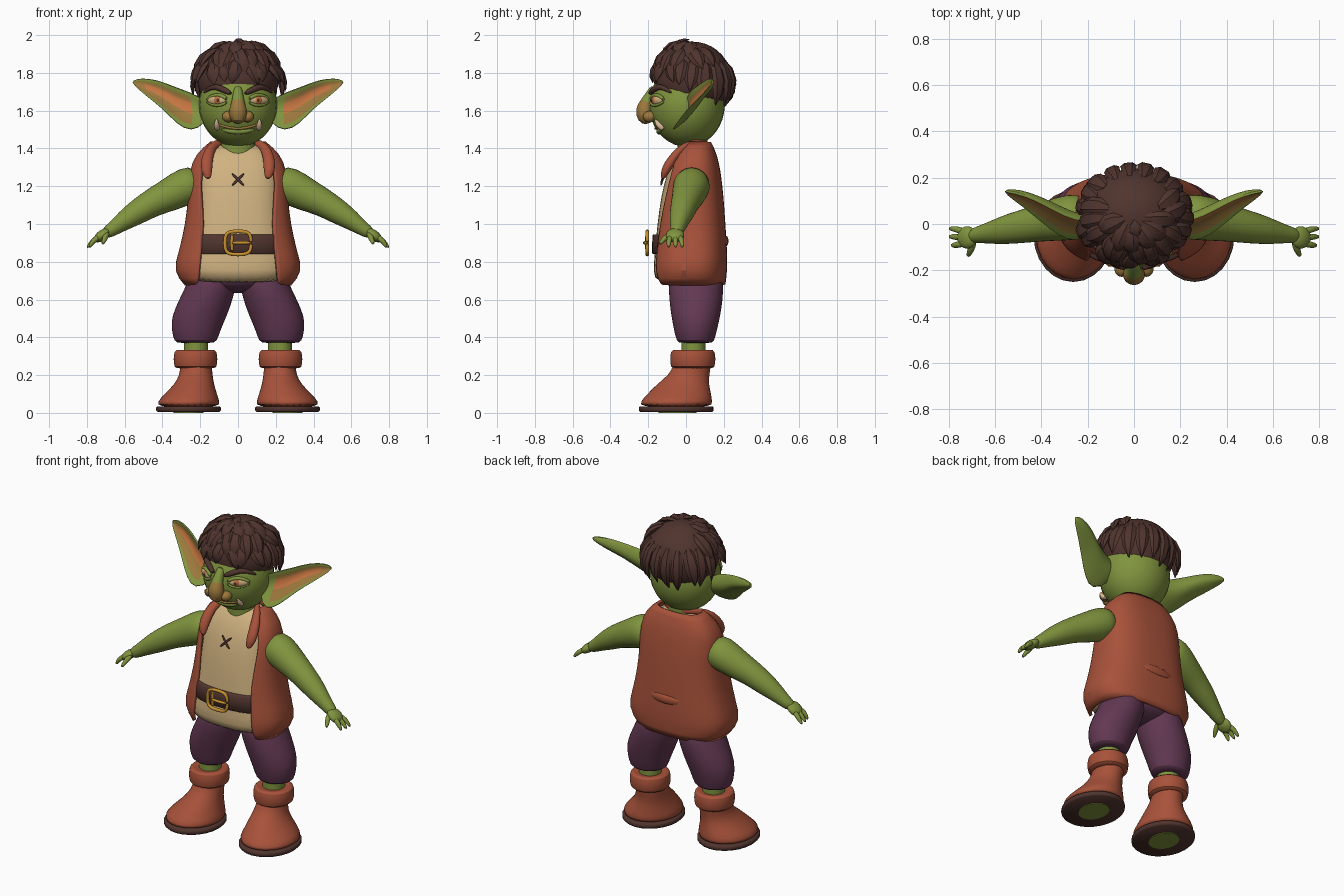
import bpy, bmesh, math, random
from mathutils import Vector, Matrix

cube = bpy.data.objects.get("Cube")
if cube:
    bpy.data.objects.remove(cube, do_unlink=True)
random.seed(4)


def material(name, hex_code):
    rgb = [int(hex_code[i:i + 2], 16) / 255 for i in (0, 2, 4)]
    col = [((c + 0.055) / 1.055) ** 2.4 for c in rgb] + [1]
    m = bpy.data.materials.new(name)
    m.use_nodes = True
    m.diffuse_color = col
    m.node_tree.nodes["Principled BSDF"].inputs["Base Color"].default_value = col
    return m


SKIN = material("green skin", "80943E")
RUST = material("rust leather", "A8523A")
PURPLE = material("purple cloth", "623852")
BROWN = material("dark brown", "50342E")
TAN = material("tan cloth", "D0B280")
GOLD = material("gold metal", "C8912D")
ORANGE = material("orange", "C47440")
OCHRE = material("ochre skin", "9C783C")
IVORY = material("ivory", "E1C3A0")


def finish(name, bm, mats, sub=0, angle=60):
    bmesh.ops.recalc_face_normals(bm, faces=bm.faces)
    me = bpy.data.meshes.new(name)
    bm.to_mesh(me)
    bm.free()
    for m in mats:
        me.materials.append(m)
    ob = bpy.data.objects.new(name, me)
    bpy.context.collection.objects.link(ob)
    bpy.ops.object.select_all(action='DESELECT')
    ob.select_set(True)
    bpy.context.view_layer.objects.active = ob
    bpy.ops.object.shade_smooth_by_angle(angle=math.radians(angle))
    if sub:
        mod = ob.modifiers.new("Smooth", 'SUBSURF')
        mod.levels = mod.render_levels = sub
    return ob


def loft(name, rings, mats, pick=None, closed=True, sub=1, angle=60):
    """Skin a list of point rings; pick(i, j) chooses the material slot."""
    bm = bmesh.new()
    rows = [[bm.verts.new(p) for p in r] for r in rings]
    n = len(rows[0])
    for i in range(len(rows) - 1):
        for j in range(n if closed else n - 1):
            k = (j + 1) % n
            f = bm.faces.new((rows[i][j], rows[i][k], rows[i + 1][k], rows[i + 1][j]))
            f.material_index = pick(i, j) if pick else 0
    if closed:
        bm.faces.new(rows[0])
        bm.faces.new(rows[-1])
    return finish(name, bm, mats, sub, angle)


def oval(cx, cy, z, rx, ry, power=2.0, a0=0.0, a1=math.tau, n=24):
    pts = []
    for i in range(n):
        a = a0 + (a1 - a0) * i / (n if a1 - a0 > 6.28 else n - 1)
        c, s = math.cos(a), math.sin(a)
        pts.append((cx + rx * math.copysign(abs(c) ** (2 / power), c),
                    cy + ry * math.copysign(abs(s) ** (2 / power), s), z))
    return pts


def sweep(name, path, radii, mat, ref=(0, 1, 0), flat=1.0, n=10, sub=1, angle=60, pick=None):
    path = [Vector(p) for p in path]
    rings = []
    for i, p in enumerate(path):
        t = path[min(i + 1, len(path) - 1)] - path[max(i - 1, 0)]
        side = t.cross(Vector(ref)).normalized()
        up = side.cross(t).normalized()
        r = radii[i] if isinstance(radii, (list, tuple)) else radii
        rings.append([p + r * (math.cos(math.tau * j / n) * side +
                               math.sin(math.tau * j / n) * flat * up) for j in range(n)])
    return loft(name, rings, mat if isinstance(mat, list) else [mat], pick, sub=sub, angle=angle)


def blob(name, loc, radii, mat, turn=0.0, tilt=0.0):
    bm = bmesh.new()
    mtx = (Matrix.Translation(loc) @ Matrix.Rotation(turn, 4, 'Z') @ Matrix.Rotation(tilt, 4, 'Y')
           @ Matrix.Diagonal((*radii, 1)))
    bmesh.ops.create_uvsphere(bm, u_segments=28, v_segments=18, radius=1, matrix=mtx)
    return finish(name, bm, [mat])


def flip(s, pts):
    return [(s * x, y, z) for x, y, z in pts]


# Torso profile: height, half width, front y, back y, half width of the vest opening
TORSO = [(.68, .275, -.17, .20, .21), (.75, .338, -.18, .21, .205), (.85, .305, -.172, .21, .195),
         (1.0, .27, -.158, .20, .18), (1.15, .255, -.138, .19, .195), (1.28, .252, -.105, .175, .20),
         (1.37, .215, -.06, .155, .15), (1.43, .14, -.005, .125, .11)]
P = 2.6


def torso_ring(z, rx, yf, yb, grow=0.0, trim=0.0):
    return oval(0, (yf + yb) / 2, z, rx - trim, (yb - yf) / 2 + grow, P, n=32)


loft("shirt", [torso_ring(z, rx, yf, yb, -.006, .03) for z, rx, yf, yb, w in TORSO], [TAN])
rings = []
for z, rx, yf, yb, w in TORSO:
    a = math.acos((w / rx) ** (P / 2))
    rings.append(oval(0, (yf + yb) / 2, z, rx, (yb - yf) / 2, P, -a, math.pi + a, 33))
vest = loft("vest", rings, [RUST], closed=False)
mod = vest.modifiers.new("Thickness", 'SOLIDIFY')
mod.thickness, mod.offset = .018, 0
loft("belt", [torso_ring(z, .29, -.172, .20, g, .025)
              for z, g in ((.84, 0), (.845, .008), (.94, .006), (.945, 0))], [BROWN], sub=0)
sweep("vest_back_strap", [(-.12, .195, .915), (-.06, .212, .91), (.06, .212, .91), (.12, .195, .915)],
      [.012, .03, .03, .012], RUST, flat=.5)

# Buckle and chest stitch
frame = [(x, -.205, .9 + y) for x, y, _ in oval(0, 0, 0, .07, .062, 3.5, n=16)]
sweep("buckle_frame", frame + frame[:1], .011, GOLD, n=8)
sweep("buckle_bar", [(-.03, -.207, .95), (-.035, -.21, .9), (-.03, -.207, .85)], .01, GOLD, n=8)
sweep("buckle_prong", [(-.04, -.212, .9), (.02, -.222, .902), (.075, -.212, .9)], .01, GOLD, n=8)
for s in (1, -1):
    sweep("chest_stitch", [(-.035 * s, -.132, 1.2), (0, -.128, 1.235), (.035 * s, -.108, 1.27)],
          [.006, .009, .006], BROWN, n=6)

# Rolled collar with hanging lapels
half = [(.155, -.125, 1.235), (.168, -.112, 1.28), (.165, -.07, 1.35), (.14, -.01, 1.415), (.085, .075, 1.435)]
sweep("collar", half + [(0, .11, 1.435)] + flip(-1, half[::-1]),
      [.012, .034, .034, .026, .022, .022, .022, .026, .034, .034, .012], RUST, flat=.8)

# Hips, legs, boots, arms and hands
blob("hips", (0, .05, .71), (.23, .145, .075), PURPLE)
LEG = [(.37, .225, .05, .085, .08), (.375, .225, .05, .115, .1), (.44, .222, .05, .13, .115),
       (.51, .207, .052, .148, .13), (.61, .165, .053, .142, .145), (.70, .135, .053, .13, .145),
       (.74, .13, .053, .11, .13)]
BOOT = [(.028, .262, -.052, .168, .196), (.06, .262, -.052, .166, .192), (.1, .25, -.035, .14, .17),
        (.15, .232, -.018, .106, .14), (.2, .222, .015, .088, .108), (.25, .222, .035, .084, .1),
        (.32, .224, .035, .085, .095)]
CUFF = [(.235, .095), (.24, .114), (.285, .118), (.33, .114), (.336, .092), (.325, .07)]
ARM = [(.2, .035, 1.22), (.27, .03, 1.205), (.36, .015, 1.155), (.45, -.005, 1.115), (.53, -.02, 1.065),
       (.6, -.035, 1.02), (.665, -.045, .972), (.71, -.055, .945)]
for s, side in ((1, "left"), (-1, "right")):
    def stack(name, table, mat, sub=1):
        loft(f"{side}_{name}", [oval(s * cx, cy, z, rx, ry) for z, cx, cy, rx, ry in table], [mat], sub=sub)
    stack("trouser_leg", LEG, PURPLE)
    stack("ankle", [(z, .222, .04, .064, .064) for z in (.28, .42)], SKIN, 0)
    stack("boot", BOOT, RUST)
    stack("boot_cuff", [(z, .225, .036, r, r + .004) for z, r in CUFF], RUST)
    stack("boot_sole", [(z, .262, -.052, r, r + .027) for z, r in
                        ((.004, .163), (.012, .171), (.028, .171), (.034, .166))], BROWN, 0)
    stack("sole_patch", [(z, .262, -.045, .08, .1) for z in (0, .006)], SKIN, 0)

    sweep(f"{side}_arm", flip(s, ARM), [.09, .104, .09, .076, .068, .054, .037, .032], SKIN, n=16)
    blob(f"{side}_palm", (s * .72, -.058, .94), (.05, .048, .027), SKIN, tilt=s * .65)
    for k, y in enumerate((-.02, -.055, -.092)):
        sweep(f"{side}_finger", flip(s, [(.725, -.058 + (y + .055) * .6, .938), (.77, y, .912),
                                         (.8 - .012 * (k == 2), y, .872)]), [.017, .016, .008], SKIN, n=8)
    sweep(f"{side}_thumb", flip(s, [(.69, -.07, .955), (.705, -.115, .925), (.718, -.142, .89)]),
          [.018, .017, .008], SKIN, ref=(1, 0, 0), n=8)

# Head
HC, HR = Vector((0, .005, 1.63)), Vector((.207, .2, .222))
blob("head", HC, HR, SKIN)
loft("neck", [oval(0, .035, z, .09, .08) for z in (1.36, 1.48)], [SKIN], sub=0)


def face(x, z, out=0.0):
    d = 1 - (x / HR.x) ** 2 - ((z - HC.z) / HR.z) ** 2
    return (x, HC.y - HR.y * math.sqrt(max(d, 0)) - out, z)


sweep("nose", [(0, -.165, 1.73), (0, -.183, 1.69), (0, -.208, 1.645), (0, -.222, 1.61), (0, -.215, 1.56),
               (0, -.19, 1.535)], [.02, .028, .034, .05, .05, .02], [SKIN, OCHRE], n=14,
      pick=lambda i, j: int(i > 1))
sweep("mouth", [face(x, 1.505 + 2 * x * x, .002) for x in (-.11, -.07, -.03, 0, .03, .07, .11)],
      .007, OCHRE, n=8)
sweep("lower_lip", [face(x, 1.487 + 2 * x * x, -.004) for x in (-.09, -.06, 0, .06, .09)],
      [.006, .016, .018, .016, .006], SKIN, n=8)

# Eyes, brows, tusks and ears; each ear rib has a lower and an upper point
EAR = [((.17, -.03, 1.53), (.17, 0, 1.66)), ((.25, -.09, 1.485), (.26, .01, 1.70)),
       ((.325, -.06, 1.525), (.345, .05, 1.73)), ((.40, 0, 1.61), (.43, .10, 1.765)),
       ((.48, .07, 1.67), (.52, .13, 1.775)), ((.56, .128, 1.74), (.565, .135, 1.757))]
for s, side in ((1, "left"), (-1, "right")):
    blob(f"{side}_nostril", (s * .052, -.192, 1.568), (.033, .036, .03), OCHRE)
    blob(f"{side}_eye", face(s * .112, 1.655, -.008), (.056, .02, .026), TAN, turn=s * .55)
    blob(f"{side}_iris", face(s * .108, 1.655, .004), (.024, .012, .022), ORANGE, turn=s * .5)
    blob(f"{side}_pupil", face(s * .107, 1.655, .012), (.009, .007, .011), BROWN, turn=s * .5)
    for name, zs, r in (("upper_lid", (1.655, 1.682, 1.685, 1.658), .012),
                        ("lower_lid", (1.65, 1.628, 1.626, 1.648), .009)):
        sweep(f"{side}_{name}", [face(s * x, z, .004) for x, z in zip((.168, .135, .09, .055), zs)],
              r, SKIN, n=8)
    sweep(f"{side}_eyebrow", [face(s * x, z, .008) for x, z in
                              ((.185, 1.692), (.15, 1.72), (.115, 1.728), (.07, 1.708), (.032, 1.688))],
          [.006, .014, .018, .019, .01], BROWN, n=8)
    sweep(f"{side}_tusk", [face(s * .108, 1.5, -.005), face(s * .115, 1.525, .018), face(s * .113, 1.558, .016)],
          [.018, .017, .004], IVORY, n=10)
    ribs = []
    for lo, hi in EAR:
        lo, hi = Vector(lo), Vector(hi)
        wide = (hi - lo).length

        def curve(depth, lift):
            return [lo.lerp(hi, v / 7) + Vector((-.3, .95, 0)) *
                    (math.sin(math.pi * v / 7) * depth * wide + lift) for v in range(8)]
        ribs.append(flip(s, curve(.2, 0) + curve(.27, .014)[::-1]))
    loft(f"{side}_ear", ribs, [SKIN, OCHRE, ORANGE],
         pick=lambda i, j: 0 if i < 1 or j < 1 or j > 5 else 2 if j in (3, 4) and i < 4 else 1)

# Hair cap with layers of tapered locks
CC, CR = Vector((0, .035, 1.765)), Vector((.215, .205, .2))
blob("hair_cap", CC, CR, BROWN)


def lock(az, e0, e1, width, flare, swirl):
    pts = []
    for i in range(5):
        t = i / 4
        a, e = az + swirl * t, e0 + (e1 - e0) * t
        d = Vector((math.sin(a) * math.cos(e), -math.cos(a) * math.cos(e), math.sin(e)))
        pts.append(CC + CR * d * (.97 + .06 * math.sin(math.pi * t) + flare * t * t))
    out = Vector((math.sin(az), -math.cos(az), .6))
    sweep("hair_lock", pts, [width * k for k in (.4, .9, 1, .75, .06)], BROWN, ref=out, flat=.45,
          n=6, sub=0, angle=35)


for i in range(19):
    az = math.tau * i / 19 - math.pi + .1
    back = (1 - math.cos(az)) / 2
    lock(az, .55, -.12 - .58 * back ** 2 + random.uniform(-.12, .1), random.uniform(.035, .048),
         .06 + .16 * abs(math.sin(az)) + .06 * back, random.uniform(-.15, .25))
for i in range(11):
    az = -1.9 + 3.8 * i / 10
    lock(az, 1.0, .2 + random.uniform(-.12, .12), .042, .05 + .1 * abs(math.sin(az)),
         random.uniform(-.1, .35))
for i in range(6):
    lock(-1.3 + .52 * i, 1.35, .6 + random.uniform(-.1, .1), .042, .06, random.uniform(.1, .4))
lock(.1, 1.0, 1.5, .03, .09, 0)
